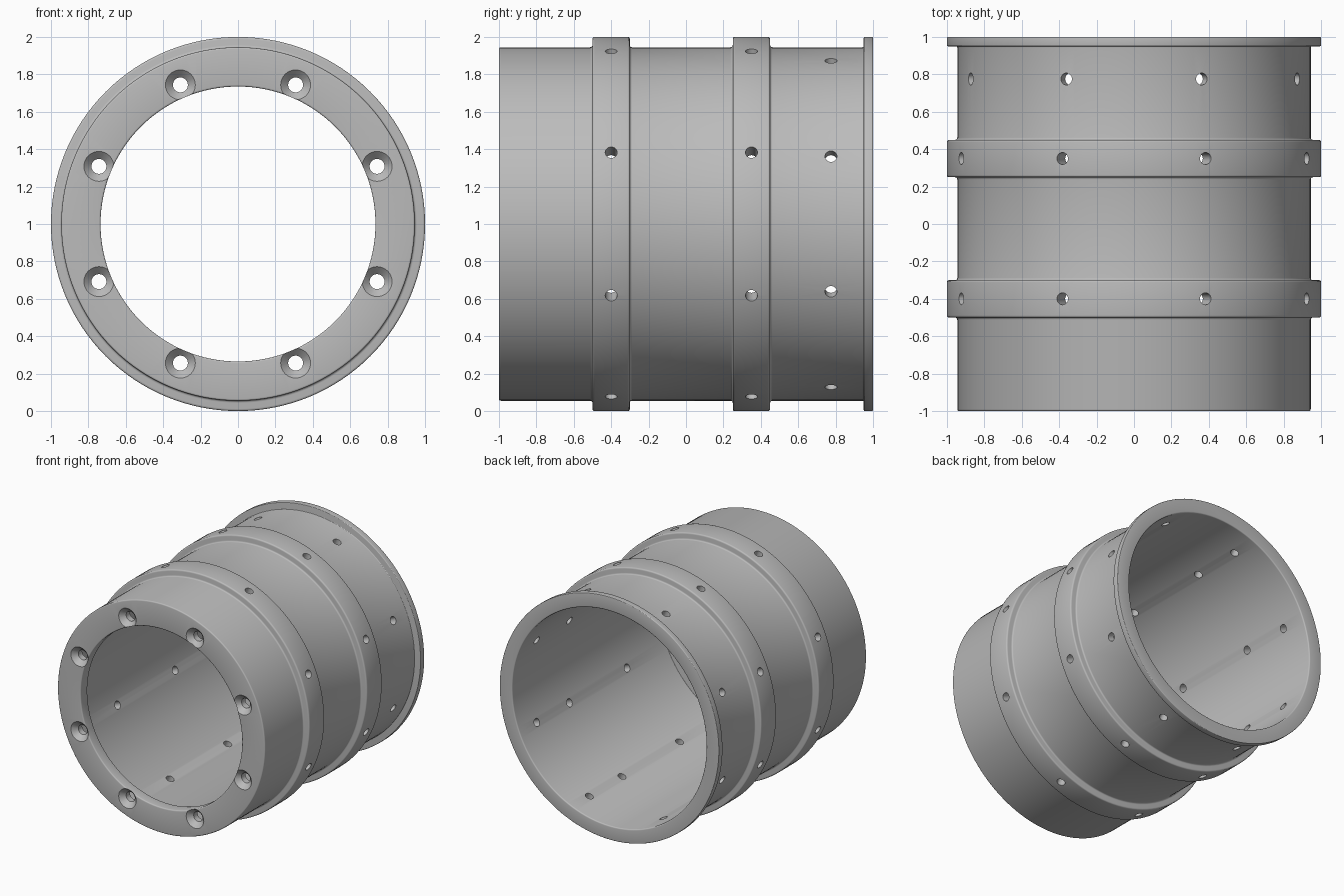
import bpy, bmesh, math
from mathutils import Matrix, Vector

if "Cube" in bpy.data.objects:
    bpy.data.objects.remove(bpy.data.objects["Cube"], do_unlink=True)

SEGMENTS = 128
OUTER, INNER, LIP, RIM = 0.945, 0.885, 0.735, 1.0
AXIS_Z = 1.0

grey = bpy.data.materials.new("plain_grey")
grey.use_nodes = True
grey.diffuse_color = (0.5, 0.5, 0.5, 1)
grey.node_tree.nodes["Principled BSDF"].inputs["Base Color"].default_value = (0.5, 0.5, 0.5, 1)


def rounded(corners):
    """Round every (radius, y, size) corner of a closed profile."""
    pts = []
    for i, (r, y, size) in enumerate(corners):
        p = Vector((r, y))
        a = Vector(corners[i - 1][:2])
        b = Vector(corners[(i + 1) % len(corners)][:2])
        start, end = p + (a - p).normalized() * size, p + (b - p).normalized() * size
        for k in range(4):
            t = k / 3
            pts.append(start * (1 - t) ** 2 + p * 2 * t * (1 - t) + end * t * t)
    return pts


def revolve(name, profile, seg, placements):
    """Lathe a profile of (radius, y) around y, once per placement matrix."""
    bm = bmesh.new()
    closed_ring = all(p[0] > 0 for p in profile)
    for matrix in placements:
        rings = []
        for s in range(seg):
            a = 2 * math.pi * s / seg
            rings.append([bm.verts.new(matrix @ Vector((r * math.cos(a), y, r * math.sin(a))))
                          for r, y in profile])
        n = len(profile)
        for s in range(seg):
            here, there = rings[s], rings[(s + 1) % seg]
            for i in range(n):
                j = (i + 1) % n
                bm.faces.new((here[i], here[j], there[j], there[i]))
        if not closed_ring:
            bmesh.ops.remove_doubles(bm, verts=bm.verts, dist=1e-6)
    bmesh.ops.dissolve_degenerate(bm, dist=1e-6, edges=bm.edges)
    bmesh.ops.recalc_face_normals(bm, faces=bm.faces)
    mesh = bpy.data.meshes.new(name)
    bm.to_mesh(mesh)
    bm.free()
    mesh.materials.append(grey)
    obj = bpy.data.objects.new(name, mesh)
    bpy.context.collection.objects.link(obj)
    return obj


# Sleeve: front lip, two raised bands and back rim in one section
section = [(LIP, -1, 0.01), (OUTER, -1, 0.01)]
for front, back in ((-0.5, -0.3), (0.25, 0.45)):
    section += [(OUTER, front, 0.012), (RIM, front, 0.012),
                (RIM, back, 0.012), (OUTER, back, 0.012)]
section += [(OUTER, 0.95, 0.006), (RIM, 0.95, 0.006), (RIM, 1, 0.006),
            (INNER, 1, 0.01), (INNER, -0.91, 0.004), (LIP, -0.91, 0.008)]
centre = Matrix.Translation((0, 0, AXIS_Z))
sleeve = revolve("flanged_sleeve", rounded(section), SEGMENTS, [centre])

# Eight evenly spaced directions for all the holes
turns = [centre @ Matrix.Rotation(math.radians(22.5 + 45 * k), 4, 'Y') for k in range(8)]

# Radial holes through the bands and the back wall
radial = [turn @ Matrix.Translation((0.8, y, 0)) @ Matrix.Rotation(math.radians(-90), 4, 'Z')
          for turn in turns for y in (-0.4, 0.35, 0.775)]
radial_cutter = revolve("radial_hole_cutter", [(0, 0), (0.032, 0), (0.032, 0.4), (0, 0.4)], 24, radial)

# Countersunk holes through the front lip
sunk = [turn @ Matrix.Translation((0.805, -1, 0)) for turn in turns]
sunk_cutter = revolve("countersink_cutter",
                      [(0, -0.02), (0.1, -0.02), (0.04, 0.04), (0.04, 0.2), (0, 0.2)], 32, sunk)

bpy.context.view_layer.objects.active = sleeve
for cutter in (radial_cutter, sunk_cutter):
    cutter.hide_render = True
    mod = sleeve.modifiers.new("holes", 'BOOLEAN')
    mod.operation = 'DIFFERENCE'
    mod.solver = 'EXACT'
    mod.object = cutter
    bpy.ops.object.modifier_apply(modifier=mod.name)
    bpy.data.objects.remove(cutter, do_unlink=True)

bpy.ops.object.select_all(action='DESELECT')
sleeve.select_set(True)
bpy.ops.object.shade_smooth_by_angle(angle=math.radians(35))
